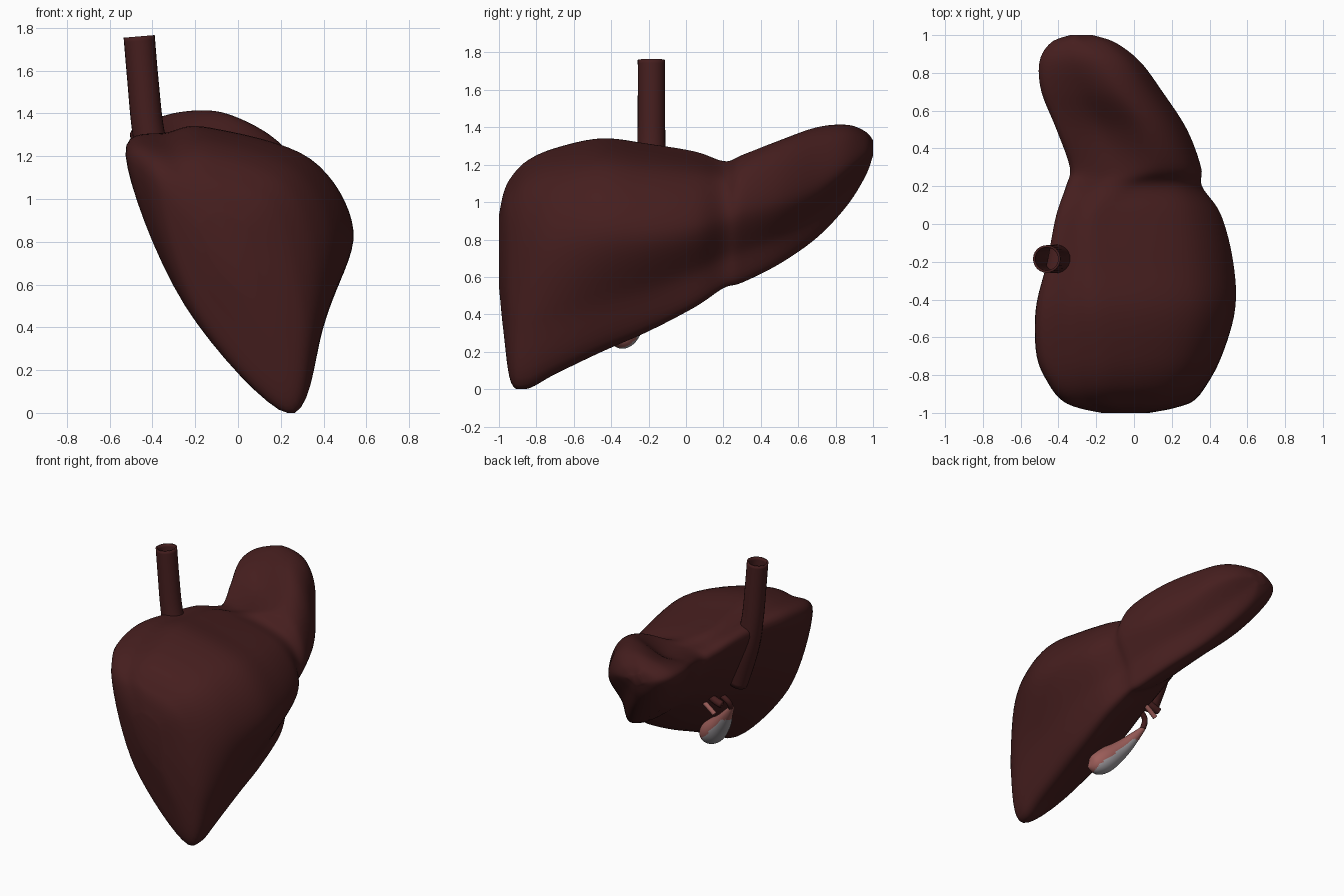
import bpy, bmesh, math
from mathutils import Vector

cube = bpy.data.objects.get("Cube")
if cube:
    bpy.data.objects.remove(cube)


def material(name, rgb):
    mat = bpy.data.materials.new(name)
    mat.use_nodes = True
    mat.diffuse_color = (*rgb, 1)
    mat.node_tree.nodes["Principled BSDF"].inputs["Base Color"].default_value = (*rgb, 1)
    return mat


dark_red = material("dark red tissue", (0.06, 0.013, 0.013))
pink = material("pink tissue", (0.33, 0.11, 0.1))
grey = material("pale grey", (0.34, 0.32, 0.34))


def spline(points, steps, closed=False):
    """Smooth curve passing through all the points."""
    n = len(points)
    pick = (lambda i: points[i % n]) if closed else (lambda i: points[max(0, min(n - 1, i))])
    out = []
    for i in range(n if closed else n - 1):
        a, b, c, d = (pick(i + k) for k in (-1, 0, 1, 2))
        for s in range(steps):
            t = s / steps
            out.append(b + (c - a) * (t / 2) + (a * 2 - b * 5 + c * 4 - d) * (t * t / 2)
                       + (b * 3 - a - c * 3 + d) * (t ** 3 / 2))
    if not closed:
        out.append(points[-1].copy())
    return out


def loft(name, rings, mats, caps=True):
    """Skin a row of rings into one smooth object."""
    bm = bmesh.new()
    rows = [[bm.verts.new(p) for p in ring] for ring in rings]
    n = len(rows[0])
    for low, high in zip(rows, rows[1:]):
        for i in range(n):
            j = (i + 1) % n
            bm.faces.new((low[i], low[j], high[j], high[i]))
    if caps:
        bm.faces.new(rows[0])
        bm.faces.new(rows[-1])
    bmesh.ops.recalc_face_normals(bm, faces=bm.faces)
    mesh = bpy.data.meshes.new(name)
    bm.to_mesh(mesh)
    bm.free()
    for mat in mats:
        mesh.materials.append(mat)
    obj = bpy.data.objects.new(name, mesh)
    bpy.context.collection.objects.link(obj)
    mesh.shade_smooth()
    return obj


def circles(path, radii, sides=24):
    """Rings of varying radius set square to a path."""
    rings = []
    for i, p in enumerate(path):
        along = (path[min(i + 1, len(path) - 1)] - path[max(i - 1, 0)]).normalized()
        u = along.cross(Vector((0, 1, 0))).normalized()
        v = along.cross(u)
        angles = [math.tau * k / sides for k in range(sides)]
        rings.append([p + (u * math.cos(a) + v * math.sin(a)) * radii[i] for a in angles])
    return rings


def smooth_tube(name, stops, mats, steps=6, caps=True, sides=24):
    """Tube through stops of (x, y, z, radius)."""
    path = spline([Vector(s[:3]) for s in stops], steps)
    radii = [r.x for r in spline([Vector((s[3], 0, 0)) for s in stops], steps)]
    return loft(name, circles(path, radii, sides), mats, caps)


# Body sections: y, then x and z of upper edge, crown, outer bulge and lower edge
sections = [
    (-1.0, -.17, .86, -.04, .92, .07, .74, .05, .55),
    (-.975, -.29, .97, -.06, 1.04, .18, .75, .15, .3),
    (-.935, -.38, 1.06, -.1, 1.12, .27, .77, .22, .035),
    (-.85, -.45, 1.13, -.1, 1.21, .37, .79, .235, .002),
    (-.7, -.515, 1.18, -.1, 1.28, .46, .82, .24, .08),
    (-.45, -.52, 1.22, -.13, 1.333, .535, .85, .24, .2),
    (-.2, -.46, 1.22, -.14, 1.3, .525, .85, .25, .31),
    (.05, -.41, 1.2, -.13, 1.255, .46, .88, .25, .44),
    (.2, -.36, 1.17, .0, 1.205, .36, .92, .21, .54),
    (.3, -.34, 1.17, .12, 1.25, .355, .95, .18, .57),
    (.5, -.41, 1.24, .06, 1.33, .28, 1.0, .09, .67),
    (.7, -.49, 1.29, -.07, 1.4, .15, 1.08, -.05, .81),
    (.86, -.5, 1.31, -.15, 1.41, .03, 1.18, -.18, .98),
    (.96, -.44, 1.3, -.24, 1.37, -.1, 1.25, -.27, 1.14),
    (1.0, -.34, 1.28, -.28, 1.31, -.22, 1.28, -.28, 1.25),
]


def body_controls(row):
    y = row[0]
    edge, crown, outer, lower = (Vector((row[i], y, row[i + 1])) for i in (1, 3, 5, 7))
    # Domed top on the large lobe, shallow groove along the small one
    groove = edge.lerp(crown, .5)
    groove.z += .035 - .075 * max(0, 1 - abs(y - .52) / .35)
    corner = Vector((outer.x, y, crown.z))
    shoulder = crown.lerp(outer, .5).lerp(corner, .4)
    side = lower - outer
    flank = outer.lerp(lower, .55) + Vector((-side.z, 0, side.x)) * max(0, .02 - .085 * y)
    slope = lower - edge
    hollow = edge.lerp(lower, .5) + Vector((slope.z, 0, -slope.x)) * .115
    return [edge, groove, crown, shoulder, outer, flank, lower, hollow]


strands = [spline(list(s), 6) for s in zip(*[body_controls(r) for r in sections])]
rings = [spline(list(ring), 8, closed=True) for ring in zip(*strands)]
for ring in rings:
    for p in ring:
        p.z = max(p.z, 0)
loft("liver_body", rings, [dark_red])

# Large vein: open thick-walled pipe against the inner face
vein = smooth_tube("main_vein", [(-.462, -.185, 1.76, .073), (-.445, -.185, 1.56, .073),
                                 (-.42, -.185, 1.32, .075), (-.37, -.185, 1.08, .082),
                                 (-.3, -.19, .8, .062)], [dark_red], caps=False)
wall = vein.modifiers.new("wall", "SOLIDIFY")
wall.thickness = .012

# Gallbladder: pear shape, pale on its free underside
bladder = smooth_tube("gallbladder", [(-.25, -.19, .62, .015), (-.19, -.22, .535, .036),
                                      (-.11, -.27, .43, .062), (-.01, -.32, .33, .085),
                                      (.06, -.35, .275, .068), (.1, -.37, .255, .01)],
                      [pink, grey], steps=10, sides=40)
outward = Vector((-.75, .3, -.6)).normalized()
for face in bladder.data.polygons:
    if face.center.z < .5 and face.normal.dot(outward) > .2:
        face.material_index = 1

# Short duct and vessel stubs at the hilum
stubs = [
    ("bile_duct", dark_red, .02, [(-.24, -.19, .61), (-.23, -.16, .67), (-.14, -.14, .73)]),
    ("portal_vessel", dark_red, .026, [(-.12, -.06, .75), (-.2, -.05, .71), (-.26, -.05, .69)]),
    ("artery", pink, .017, [(-.1, -.03, .7), (-.17, -.03, .65), (-.215, -.03, .615)]),
]
for name, mat, radius, points in stubs:
    smooth_tube(name, [(*p, radius) for p in points], [mat], sides=12)
